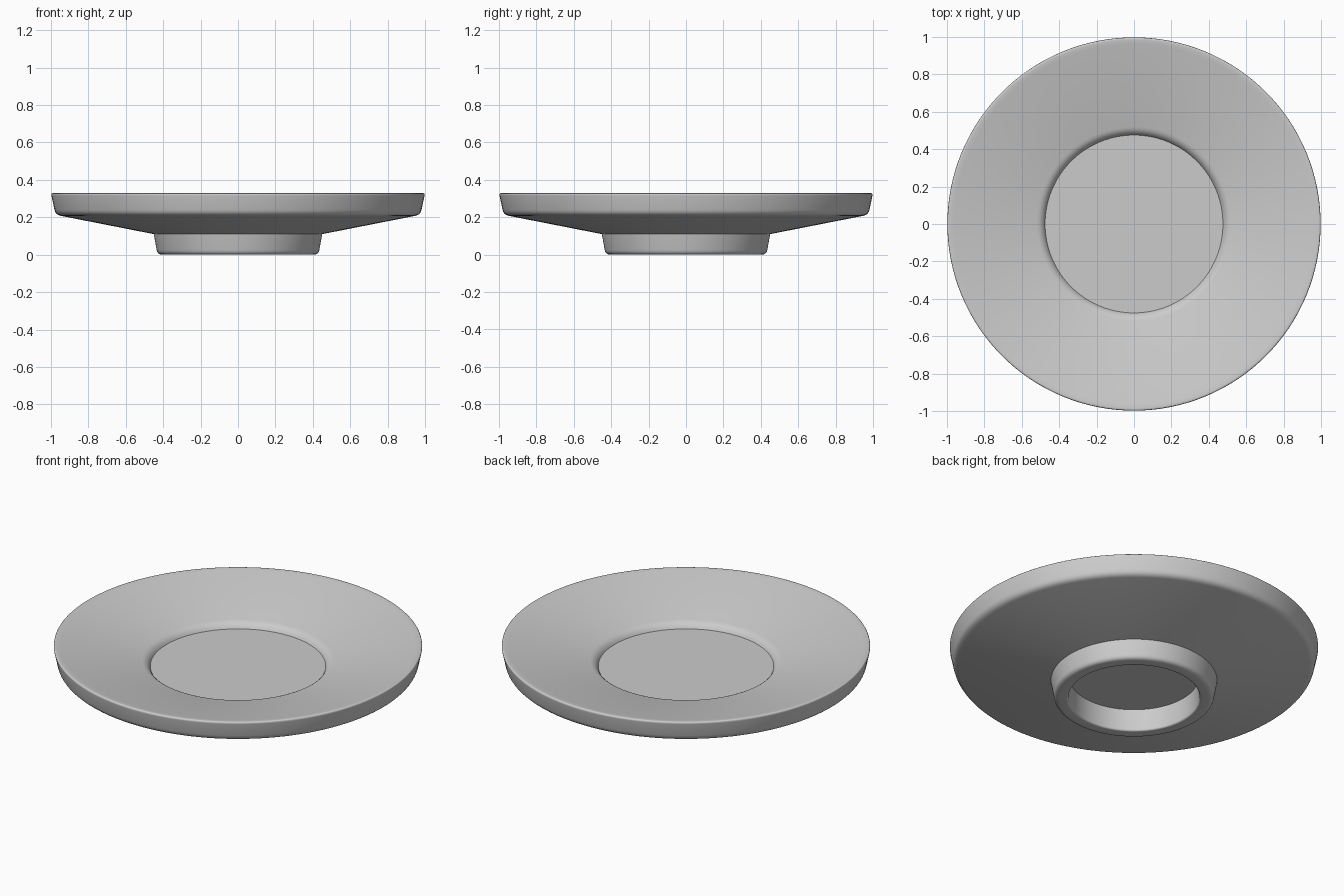
import bpy, bmesh, math

if "Cube" in bpy.data.objects:
    bpy.data.objects.remove(bpy.data.objects["Cube"])

SEGMENTS = 128


def fillet(points, steps=5):
    """Round each (r, z, radius) corner of an open profile."""
    out = []
    for i, (r, z, rad) in enumerate(points):
        if rad == 0:
            out.append((r, z))
            continue
        ends = []
        for j in (i - 1, i + 1):
            dr, dz = points[j][0] - r, points[j][1] - z
            length = math.hypot(dr, dz)
            ends.append((r + dr / length * rad, z + dz / length * rad))
        (ar, az), (br, bz) = ends
        for k in range(steps + 1):
            t = k / steps
            a, b, c = (1 - t) ** 2, 2 * t * (1 - t), t * t
            out.append((a * ar + b * r + c * br, a * az + b * z + c * bz))
    return out


def lathe(name, profile):
    bm = bmesh.new()
    verts = [bm.verts.new((r, 0, z)) for r, z in profile]
    edges = [bm.edges.new(pair) for pair in zip(verts, verts[1:])]
    bmesh.ops.spin(bm, geom=verts + edges, cent=(0, 0, 0), axis=(0, 0, 1),
                   angle=math.tau, steps=SEGMENTS, use_merge=True)
    bmesh.ops.remove_doubles(bm, verts=bm.verts, dist=1e-5)
    bmesh.ops.recalc_face_normals(bm, faces=bm.faces)
    mesh = bpy.data.meshes.new(name)
    bm.to_mesh(mesh)
    bm.free()
    obj = bpy.data.objects.new(name, mesh)
    bpy.context.collection.objects.link(obj)
    bpy.context.view_layer.objects.active = obj
    obj.select_set(True)
    bpy.ops.object.shade_smooth_by_angle(angle=math.radians(30))
    obj.select_set(False)
    return obj


# Saucer: hollow foot ring, sloped underside, upright rim, dished top and flat well
saucer_profile = fillet([
    (0.0, 0.13, 0),
    (0.35, 0.13, 0),
    (0.355, 0.0, 0.012),
    (0.43, 0.0, 0.025),
    (0.45, 0.11, 0),
    (0.975, 0.213, 0.028),
    (1.0, 0.33, 0.015),
    (0.97, 0.327, 0.01),
    (0.49, 0.23, 0.03),
    (0.475, 0.20, 0),
    (0.0, 0.20, 0),
])
lathe("saucer", saucer_profile)
